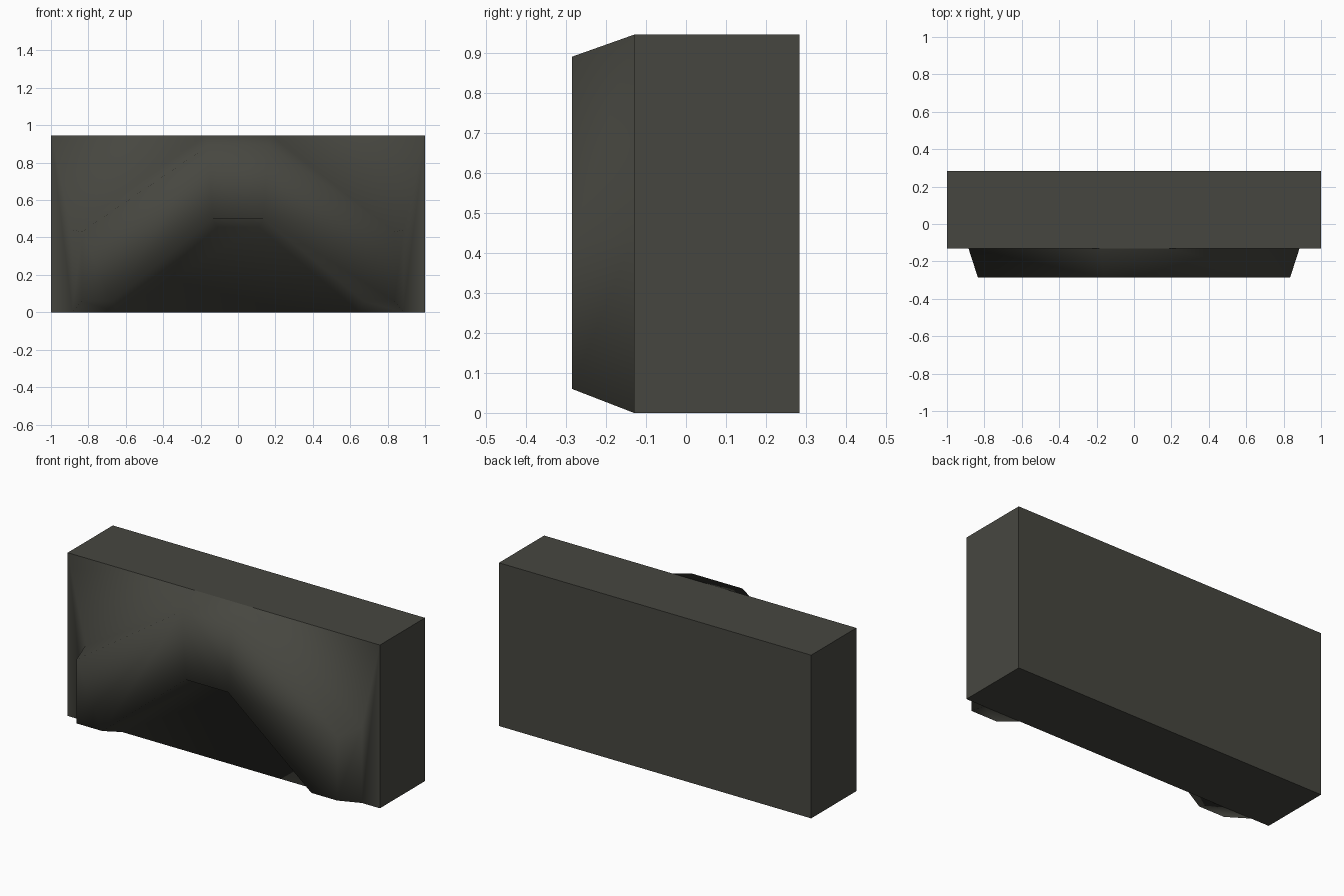
import bpy
import bmesh

cube = bpy.data.objects.get("Cube")
if cube:
    bpy.data.objects.remove(cube, do_unlink=True)

TOP, BACK, WALL, FACE = 0.945, 0.283, -0.13, -0.285

stone = bpy.data.materials.new("dark olive grey")
stone.use_nodes = True
colour = (0.062, 0.062, 0.051, 1)
stone.diffuse_color = colour
bsdf = next(n for n in stone.node_tree.nodes if n.type == "BSDF_PRINCIPLED")
bsdf.inputs["Base Color"].default_value = colour
bsdf.inputs["Roughness"].default_value = 0.9


def finish(bm, name):
    mesh = bpy.data.meshes.new(name)
    bm.to_mesh(mesh)
    bm.free()
    mesh.materials.append(stone)
    obj = bpy.data.objects.new(name, mesh)
    bpy.context.collection.objects.link(obj)
    return obj


# Flat-sided block, left open where the carved front closes it
bm = bmesh.new()
bmesh.ops.create_cube(bm, size=1)
for v in bm.verts:
    v.co.x *= 2
    v.co.y = BACK if v.co.y > 0 else WALL
    v.co.z = TOP if v.co.z > 0 else 0
bm.normal_update()
front = [f for f in bm.faces if f.normal.y < -0.5]
bmesh.ops.delete(bm, geom=front, context="FACES_ONLY")
finish(bm, "block")


def mirrored(half):
    return half + [(-x, z) for x, z in reversed(half)]


# Arch outlines: outer edge left to right, then inner edge left to right
outer_wall = mirrored([(-0.885, 0), (-0.885, 0.44), (-0.18, TOP)])
inner_wall = mirrored([(-0.65, 0), (-0.11, 0.455)])
outer_face = mirrored([(-0.835, 0.06), (-0.835, 0.43), (-0.16, 0.89)])
inner_face = mirrored([(-0.67, 0.06), (-0.135, 0.5)])

# Carved front: raised bevelled arch blended smoothly into the wall
bm = bmesh.new()


def ring(points, y):
    return [bm.verts.new((x, y, z)) for x, z in points]


ow, iw = ring(outer_wall, WALL), ring(inner_wall, WALL)
of, inf = ring(outer_face, FACE), ring(inner_face, FACE)
corners = ring([(-1, 0), (-1, TOP), (1, TOP), (1, 0)], WALL)

# Wall panels beside the arch and inside its opening
bm.faces.new([corners[0], corners[1], ow[2], ow[1], ow[0]])
bm.faces.new([corners[3], corners[2], ow[3], ow[4], ow[5]])
bm.faces.new(iw)

# Arch face: two legs and the crown
bm.faces.new([of[0], of[1], of[2], inf[1], inf[0]])
bm.faces.new([of[2], of[3], inf[2], inf[1]])
bm.faces.new([of[3], of[4], of[5], inf[3], inf[2]])

# Bevelled sides running all round the arch outline
wall_loop, face_loop = ow + iw[::-1], of + inf[::-1]
for i in range(len(wall_loop)):
    j = (i + 1) % len(wall_loop)
    bm.faces.new([wall_loop[i], wall_loop[j], face_loop[j], face_loop[i]])

bm.normal_update()
for f in bm.faces:
    f.smooth = True
    if f.normal.y > 0:
        f.normal_flip()
finish(bm, "carved_arch_front")
